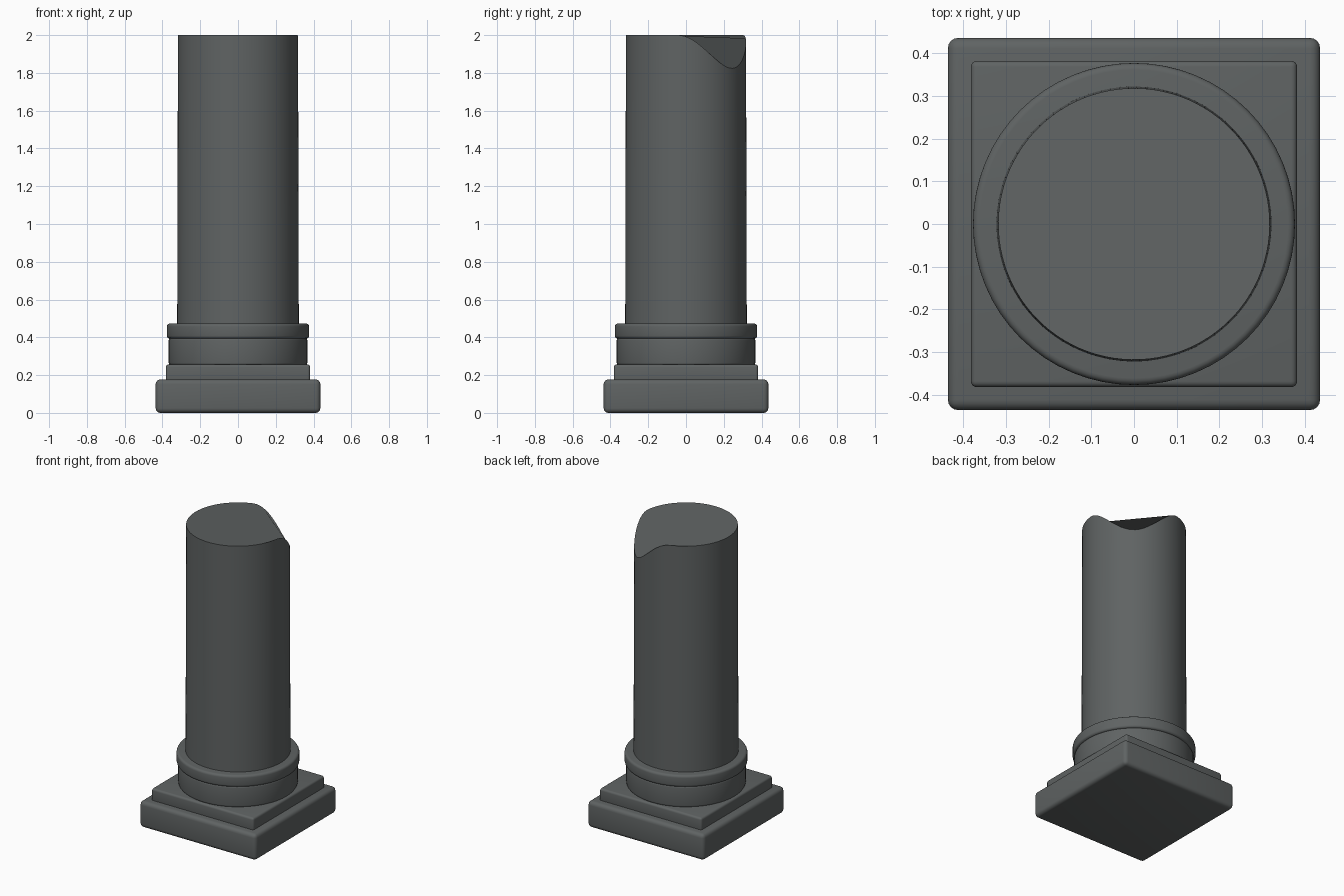
import bpy, bmesh, math

if "Cube" in bpy.data.objects:
    bpy.data.objects.remove(bpy.data.objects["Cube"], do_unlink=True)

stone = bpy.data.materials.new("dark grey stone")
stone.use_nodes = True
COLOUR = (0.115, 0.125, 0.125, 1)
stone.diffuse_color = COLOUR
stone.node_tree.nodes["Principled BSDF"].inputs["Base Color"].default_value = COLOUR


def finish(name, bm):
    mesh = bpy.data.meshes.new(name)
    bmesh.ops.recalc_face_normals(bm, faces=bm.faces)
    bm.to_mesh(mesh)
    bm.free()
    mesh.materials.append(stone)
    obj = bpy.data.objects.new(name, mesh)
    bpy.context.collection.objects.link(obj)
    bpy.ops.object.select_all(action="DESELECT")
    obj.select_set(True)
    bpy.context.view_layer.objects.active = obj
    return obj


def smooth(angle):
    bpy.ops.object.shade_smooth_by_angle(angle=math.radians(angle))


def slab(name, half, z0, z1, bevel):
    bm = bmesh.new()
    bmesh.ops.create_cube(bm, size=1)
    for v in bm.verts:
        v.co = (v.co.x * 2 * half, v.co.y * 2 * half, z0 + (v.co.z + 0.5) * (z1 - z0))
    bmesh.ops.bevel(bm, geom=bm.edges[:], offset=bevel, segments=4, profile=0.5, affect="EDGES")
    finish(name, bm)
    smooth(35)


def drum(name, radius, z0, z1, bevel):
    bm = bmesh.new()
    bmesh.ops.create_cone(bm, cap_ends=True, segments=64, radius1=radius, radius2=radius, depth=z1 - z0)
    bmesh.ops.translate(bm, verts=bm.verts, vec=(0, 0, (z0 + z1) / 2))
    rims = [e for e in bm.edges if abs(e.verts[0].co.z - e.verts[1].co.z) < 1e-5]
    bmesh.ops.bevel(bm, geom=rims, offset=bevel, segments=4, profile=0.5, affect="EDGES")
    finish(name, bm)
    smooth(35)


# Square base and round mouldings
slab("plinth", 0.436, 0, 0.177, 0.025)
slab("upper_slab", 0.382, 0.165, 0.256, 0.014)
drum("lower_drum", 0.367, 0.25, 0.4, 0.016)
drum("collar_ring", 0.377, 0.393, 0.473, 0.016)


# Slightly tapered shaft, its rim chipped at one back corner
def rim_height(a):
    off = abs((math.degrees(a) - 50 + 180) % 360 - 180)
    return 2 - 0.088 * (1 + math.cos(math.pi * off / 58)) if off < 58 else 2


SEGMENTS = 96
bm = bmesh.new()
bottom, top = [], []
for i in range(SEGMENTS):
    # Start past the chip so that the cap spans straight across it
    a = math.radians(100) + math.tau * i / SEGMENTS
    c, s = math.cos(a), math.sin(a)
    bottom.append(bm.verts.new((0.322 * c, 0.322 * s, 0.46)))
    top.append(bm.verts.new((0.318 * c, 0.318 * s, rim_height(a))))
for i in range(SEGMENTS):
    j = (i + 1) % SEGMENTS
    bm.faces.new((bottom[i], bottom[j], top[j], top[i]))
bm.faces.new(top)
bm.faces.new(bottom[::-1])
finish("shaft", bm)
smooth(35)
